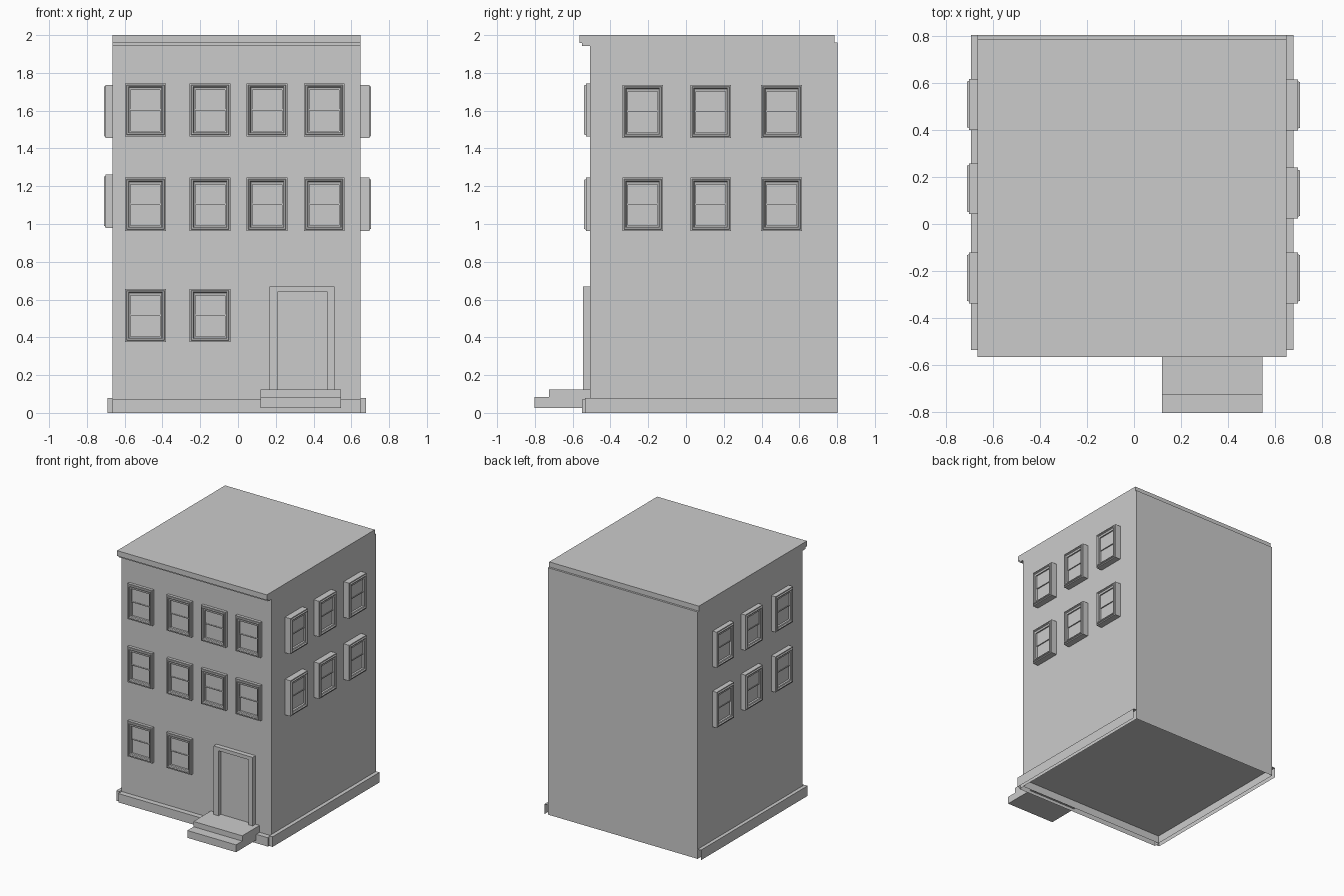
import bpy, bmesh
from math import pi
from mathutils import Matrix, Vector

if "Cube" in bpy.data.objects:
    bpy.data.objects.remove(bpy.data.objects["Cube"])


def make_object(name, bm):
    mesh = bpy.data.meshes.new(name)
    bm.to_mesh(mesh)
    bm.free()
    obj = bpy.data.objects.new(name, mesh)
    bpy.context.collection.objects.link(obj)
    return obj


def add_box(bm, lo, hi):
    lo, hi = Vector(lo), Vector(hi)
    size = Matrix.Diagonal((*(hi - lo), 1))
    bmesh.ops.create_cube(bm, size=1, matrix=Matrix.Translation((lo + hi) / 2) @ size)


def box(name, lo, hi, open_sides=()):
    """Box without the faces whose normals are listed in open_sides."""
    bm = bmesh.new()
    add_box(bm, lo, hi)
    bm.normal_update()
    gone = [f for f in bm.faces if any(f.normal.dot(Vector(n)) > 0.9 for n in open_sides)]
    bmesh.ops.delete(bm, geom=gone, context="FACES")
    return make_object(name, bm)


def extrude_x(name, profile, x0, x1, open_below=None):
    """Extrude a (y, z) outline from x0 to x1; drop faces lying below open_below."""
    bm = bmesh.new()
    face = bm.faces.new([bm.verts.new((x0, y, z)) for y, z in profile])
    res = bmesh.ops.extrude_face_region(bm, geom=[face], use_keep_orig=True)
    verts = [v for v in res["geom"] if isinstance(v, bmesh.types.BMVert)]
    bmesh.ops.translate(bm, verts=verts, vec=(x1 - x0, 0, 0))
    bmesh.ops.recalc_face_normals(bm, faces=bm.faces)
    if open_below is not None:
        gone = [f for f in bm.faces if all(v.co.z < open_below for v in f.verts)]
        bmesh.ops.delete(bm, geom=gone, context="FACES")
    return make_object(name, bm)


def window(name, loc, turn, depth, w=0.216, h=0.282):
    """Moulded frame with two sashes; local -y points out of the wall."""
    bm = bmesh.new()
    pane = depth - 0.027
    # inset from the outer edge, extra inset at the head, distance out of the wall
    steps = [(0, 0, -0.002), (0, 0, depth - 0.009), (0.008, 0, depth - 0.009),
             (0.011, 0, depth), (0.018, 0, depth), (0.022, 0, depth - 0.008),
             (0.03, 0.006, depth - 0.011), (0.03, 0.006, pane)]
    rings = []
    for inset, head, out in steps:
        a, b = w / 2 - inset, h / 2 - inset
        rings.append([bm.verts.new((x, -out, z))
                      for x, z in ((-a, -b), (a, -b), (a, b - head), (-a, b - head))])
    for r, s in zip(rings, rings[1:]):
        for i in range(4):
            j = (i + 1) % 4
            bm.faces.new((r[i], r[j], s[j], s[i]))
    bm.faces.new(rings[-1])
    # upper sash stands forward of the lower one, with a meeting rail
    a, b = w / 2 - 0.03, h / 2 - 0.036
    add_box(bm, (-a, -pane - 0.006, 0), (a, -pane, b))
    add_box(bm, (-a, -pane - 0.009, -0.004), (a, -pane, 0.004))
    obj = make_object(name, bm)
    obj.location = loc
    obj.rotation_euler.z = turn


X0, X1, FRONT, BACK = -0.664, 0.648, -0.508, 0.803
DOWN, UP, REAR, AHEAD, LEFT, RIGHT = [Vector(v) for v in (
    (0, 0, -1), (0, 0, 1), (0, 1, 0), (0, -1, 0), (-1, 0, 0), (1, 0, 0))]

# Walls with flat roof and stepped front cornice, open at the ground
extrude_x("building_shell",
          [(FRONT, 0.004), (FRONT, 1.943), (-0.55, 1.943), (-0.55, 1.958),
           (-0.565, 1.958), (-0.565, 2), (0.787, 2), (0.787, 1.96),
           (BACK, 1.96), (BACK, 0.004)], X0, X1, open_below=0.01)

# Underside of the floor, raised inside the walls
box("floor", (X0, FRONT, 0.065), (X1, BACK, 0.075), (UP, REAR, AHEAD, LEFT, RIGHT))

# Plinth: an open-backed skirt on the front and both sides
box("plinth_front", (X0, -0.55, 0), (X1, FRONT, 0.07), (DOWN, REAR))
box("plinth_left", (-0.692, -0.535, 0), (X0, BACK, 0.08), (DOWN, REAR, RIGHT))
box("plinth_right", (X1, -0.535, 0), (0.678, BACK, 0.08), (DOWN, REAR, LEFT))

# Front windows: the door takes the place of two on the ground floor
for z, count in ((1.604, 4), (1.104, 4), (0.516, 2)):
    for x in (-0.49, -0.148, 0.154, 0.457)[:count]:
        window("front_window", (x, FRONT, z), 0, 0.031)

# Side windows
for z in (1.596, 1.104):
    for y in (-0.229, 0.131, 0.506):
        window("right_window", (X1, y, z), pi / 2, 0.057)
for z in (1.596, 1.12):
    for y in (-0.229, 0.15, 0.508):
        window("left_window", (X0, y, z), -pi / 2, 0.046)

# Door surround and door
box("door_jamb_left", (0.168, -0.545, 0.12), (0.21, FRONT, 0.64))
box("door_jamb_right", (0.474, -0.545, 0.12), (0.51, FRONT, 0.64))
box("door_lintel", (0.168, -0.545, 0.64), (0.51, FRONT, 0.668))
box("door", (0.21, -0.514, 0.12), (0.474, FRONT, 0.64))

# Entrance steps
extrude_x("entrance_steps",
          [(FRONT, 0.025), (FRONT, 0.125), (-0.725, 0.125), (-0.725, 0.083),
           (-0.803, 0.083), (-0.803, 0.025)], 0.118, 0.545)
